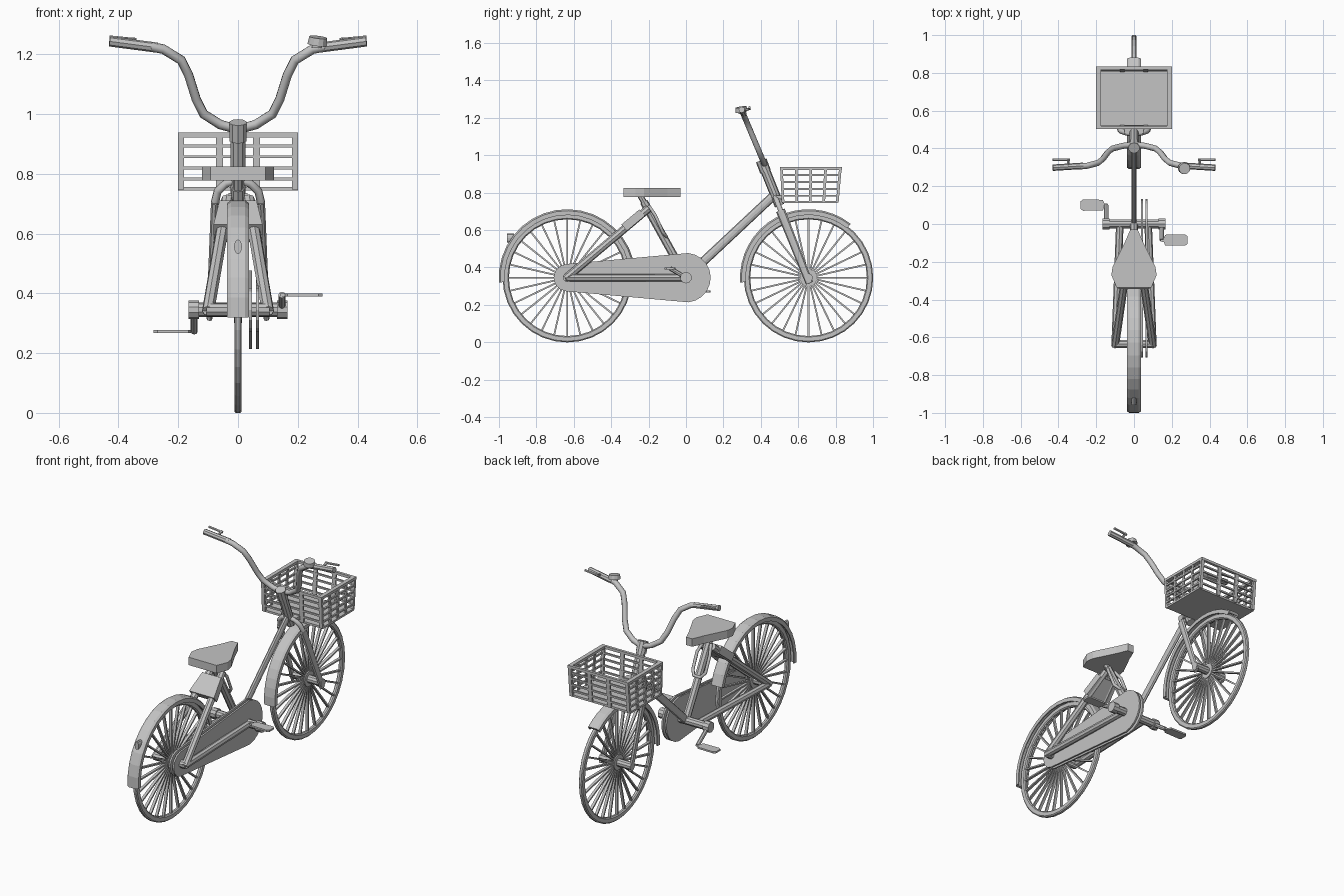
import bpy, bmesh, math
from mathutils import Vector, Matrix

cube = bpy.data.objects.get("Cube")
if cube:
    bpy.data.objects.remove(cube, do_unlink=True)

grey = bpy.data.materials.new("plain_grey")
grey.use_nodes = True
grey.diffuse_color = (0.55, 0.55, 0.55, 1)
grey.node_tree.nodes["Principled BSDF"].inputs["Base Color"].default_value = (0.55, 0.55, 0.55, 1)


def finish(name, bm):
    bmesh.ops.recalc_face_normals(bm, faces=bm.faces[:])
    mesh = bpy.data.meshes.new(name)
    bm.to_mesh(mesh)
    bm.free()
    mesh.materials.append(grey)
    obj = bpy.data.objects.new(name, mesh)
    bpy.context.collection.objects.link(obj)
    return obj


def add_rod(bm, a, b, r, sides=8, r2=None, flat=1):
    # Round bar from a to b; flat squeezes it sideways
    a, b = Vector(a), Vector(b)
    turn = (b - a).to_track_quat('Z', 'Y').to_matrix().to_4x4()
    m = Matrix.Translation((a + b) / 2) @ turn @ Matrix.Diagonal((flat, 1, 1, 1))
    bmesh.ops.create_cone(bm, cap_ends=True, segments=sides, radius1=r,
                          radius2=r if r2 is None else r2, depth=(b - a).length, matrix=m)


def add_box(bm, lo, hi, turn=Matrix.Identity(4)):
    lo, hi = Vector(lo), Vector(hi)
    m = Matrix.Translation((lo + hi) / 2) @ turn @ Matrix.Diagonal((*(hi - lo), 1))
    return bmesh.ops.create_cube(bm, size=1, matrix=m)["verts"]


def rod(name, a, b, r, sides=8, r2=None, flat=1):
    bm = bmesh.new()
    add_rod(bm, a, b, r, sides, r2, flat)
    return finish(name, bm)


def pipe(name, pts, r):
    # Bent tube: a bevelled curve turned into a mesh
    curve = bpy.data.curves.new(name + "_path", 'CURVE')
    curve.dimensions = '3D'
    curve.bevel_depth, curve.bevel_resolution, curve.use_fill_caps = r, 2, True
    line = curve.splines.new('POLY')
    line.points.add(len(pts) - 1)
    for p, co in zip(line.points, pts):
        p.co = (*co, 1)
    tmp = bpy.data.objects.new(name + "_path", curve)
    bm = bmesh.new()
    mesh = bpy.data.meshes.new_from_object(tmp)
    bm.from_mesh(mesh)
    bpy.data.objects.remove(tmp)
    bpy.data.meshes.remove(mesh)
    return finish(name, bm)


def slab(name, outline, offset):
    bm = bmesh.new()
    face = bm.faces.new([bm.verts.new(p) for p in outline])
    out = bmesh.ops.extrude_face_region(bm, geom=[face])
    bmesh.ops.translate(bm, vec=offset, verts=[v for v in out["geom"] if isinstance(v, bmesh.types.BMVert)])
    return finish(name, bm)


def arc_sweep(name, profile, cy, start, end, steps):
    # Sweep a closed (x, radius) profile round an axle; a full turn closes itself
    full = end - start >= 360
    bm = bmesh.new()
    rings = []
    for i in range(steps + (not full)):
        a = math.radians(start + (end - start) * i / steps)
        rings.append([bm.verts.new((x, cy + r * math.cos(a), AXLE + r * math.sin(a))) for x, r in profile])
    n = len(profile)
    for i in range(steps):
        p, q = rings[i], rings[(i + 1) % len(rings)]
        for j in range(n):
            bm.faces.new((p[j], p[(j + 1) % n], q[(j + 1) % n], q[j]))
    if not full:
        bm.faces.new(rings[0])
        bm.faces.new(rings[-1])
    return finish(name, bm)


AXLE, REAR, FRONT = 0.345, -0.635, 0.655
SIDES = (("right", -1), ("left", 1))

# Wheels, flat spokes, hubs and mudguards
tyre = [(-0.007, 0.346), (0.007, 0.346), (0.012, 0.34), (0.012, 0.318),
        (0.006, 0.312), (-0.006, 0.312), (-0.012, 0.318), (-0.012, 0.34)]
guard = [(-0.036, 0.335), (-0.036, 0.358), (-0.024, 0.366), (0.024, 0.366), (0.036, 0.358),
         (0.036, 0.335), (0.03, 0.335), (0.03, 0.35), (-0.03, 0.35), (-0.03, 0.335)]
for name, cy, start in (("rear", REAR, 15), ("front", FRONT, 52)):
    arc_sweep(name + "_wheel_rim", tyre, cy, 0, 360, 32)
    arc_sweep(name + "_mudguard", guard, cy, start, 184, 16)
    bm = bmesh.new()
    for i in range(28):
        spin = Matrix.Translation((0, cy, AXLE)) @ Matrix.Rotation(math.tau * i / 28, 4, 'X')
        bmesh.ops.transform(bm, matrix=spin, verts=add_box(bm, (-0.008, -0.0045, 0.03), (0.008, 0.0045, 0.316)))
    finish(name + "_spokes", bm)
    bm = bmesh.new()
    add_rod(bm, (-0.105, cy, AXLE), (0.105, cy, AXLE), 0.023, 10)
    add_rod(bm, (-0.014, cy, AXLE), (0.014, cy, AXLE), 0.045, 16)
    finish(name + "_hub", bm)
rod("rear_reflector", (0, -0.957, 0.556), (0, -0.92, 0.556), 0.024, 12, flat=0.55)

# Frame
rod("down_tube", (0, 0.475, 0.79), (0, 0, AXLE), 0.024, 10, flat=0.55)
rod("seat_tube", (0, -0.225, 0.75), (0, 0, AXLE), 0.022)
rod("seat_post", (0, -0.245, 0.785), (0, -0.2, 0.705), 0.016)
rod("head_tube", (0, 0.405, 0.965), (0, 0.5, 0.73), 0.026, 10)
rod("head_collar", (0, 0.402, 0.972), (0, 0.425, 0.912), 0.03, 10)
for side, s in SIDES:
    rod(side + "_chain_stay", (s * 0.1, REAR - 0.01, AXLE), (s * 0.075, 0, AXLE), 0.02)
    rod(side + "_seat_stay", (s * 0.1, REAR - 0.01, AXLE - 0.005), (s * 0.035, -0.2, 0.715), 0.021)
    rod(side + "_fork_blade", (s * 0.078, 0.505, 0.705), (s * 0.096, 0.66, 0.315), 0.025, 8, 0.02, flat=0.5)
pipe("fork_crown", [(-0.078, 0.508, 0.7), (-0.068, 0.491, 0.742), (-0.04, 0.482, 0.768), (0, 0.477, 0.78),
                    (0.04, 0.482, 0.768), (0.068, 0.491, 0.742), (0.078, 0.508, 0.7)], 0.014)

# Saddle, the lock box behind the seat tube and the loop ahead of it
half = [(0.02, -0.03), (0.05, -0.1), (0.113, -0.225), (0.12, -0.27), (0.092, -0.335)]
outline = [(x, y, 0.777) for x, y in half] + [(-x, y, 0.777) for x, y in reversed(half)]
slab("saddle", outline, (0, 0, 0.047))
bm = bmesh.new()
for v in add_box(bm, (-0.082, -0.345, 0.63), (0.082, -0.22, 0.675), Matrix.Rotation(math.radians(40), 4, 'X')):
    if v.co.z > 0.65:
        v.co.x *= 0.76
finish("lock_box", bm)
pipe("lock_loop", [(-0.025, -0.2, 0.73), (-0.042, -0.165, 0.68), (-0.042, -0.125, 0.59), (-0.022, -0.105, 0.565),
                   (0.022, -0.105, 0.565), (0.042, -0.125, 0.59), (0.042, -0.165, 0.68), (0.025, -0.2, 0.73)], 0.009)

# Chain case: two thin plates round both sprockets
case = []
for cy, r, a0, steps in ((REAR, 0.073, 95, 6), (0, 0.132, -85, 10)):
    for i in range(steps + 1):
        a = math.radians(a0 + 170 * i / steps)
        case.append((cy + r * math.cos(a), AXLE + r * math.sin(a)))
for name, x in (("inner", 0.037), ("outer", 0.061)):
    slab(name + "_chain_plate", [(x, y, z) for y, z in case], (0.01, 0, 0))

# Bottom bracket, cranks and pedals
rod("crank_axle", (-0.165, 0, AXLE), (0.165, 0, AXLE), 0.024, 10)
for side, s in SIDES:
    py, pz = (-0.085, 0.395) if s > 0 else (0.1, 0.272)
    rod(side + "_crank_boss", (s * 0.13, 0, AXLE), (s * 0.166, 0, AXLE), 0.031, 10)
    rod(side + "_crank_arm", (s * 0.147, 0, AXLE), (s * 0.147, py, pz), 0.012)
    ends = [(0.14, 0.008), (0.158, 0.01), (0.165, 0.028), (0.27, 0.03), (0.283, 0.02)]
    shape = [(s * x, py + w, pz - 0.005) for x, w in ends] + [(s * x, py - w, pz - 0.005) for x, w in reversed(ends)]
    slab(side + "_pedal", shape, (0, 0, 0.01))

# Handlebar lies in one leaning plane
bar = [(0, 0.948), (0.06, 0.965), (0.115, 1.0), (0.14, 1.05), (0.165, 1.13), (0.19, 1.18), (0.25, 1.217), (0.29, 1.225)]
path = [(-x, z) for x, z in reversed(bar[1:])] + bar
pipe("handlebar", [(x, 0.42 - (z - 0.95) * 0.42, z) for x, z in path], 0.016)
for side, s in SIDES:
    rod(side + "_grip", (s * 0.27, 0.308, 1.222), (s * 0.43, 0.298, 1.243), 0.017)
    rod(side + "_brake_mount", (s * 0.348, 0.3, 1.235), (s * 0.348, 0.345, 1.25), 0.007, 6)
    rod(side + "_brake_lever", (s * 0.34, 0.34, 1.247), (s * 0.43, 0.34, 1.256), 0.007, 6)
bell = bmesh.new()
add_rod(bell, (0.264, 0.298, 1.222), (0.265, 0.297, 1.24), 0.018, 12)
add_rod(bell, (0.265, 0.297, 1.232), (0.268, 0.293, 1.257), 0.033, 12, 0.03)
finish("bell", bell)

# Basket: slatted walls, the front and back ones leaning outwards
Z0, Z1 = 0.748, 0.938


def basket_y(f, z):
    # f runs from -1 at the back wall to 1 at the front wall
    t = (z - Z0) / (Z1 - Z0)
    return 0.664 + 0.004 * t + f * (0.145 + 0.013 * t)


def add_post(x, f, w, d):
    for v in bmesh.ops.create_cube(bm, size=1)["verts"]:
        z = Z1 if v.co.z > 0 else Z0
        v.co = (x + v.co.x * w, basket_y(f, z) + v.co.y * d, z)


bm = bmesh.new()
add_box(bm, (-0.2, basket_y(-1, Z0), Z0 - 0.004), (0.2, basket_y(1, Z0), Z0 + 0.008))
rails = [(z, 0.005, 0.005, 0.005) for z in (0.783, 0.82, 0.857, 0.893)] + [(0.93, 0.008, 0.008, 0.012)]
for z, h, dy, dx in rails:
    for s in (-1, 1):
        y = basket_y(s, z)
        add_box(bm, (-0.2, y - dy, z - h), (0.2, y + dy, z + h))
        x = s * (0.2 - dx)
        add_box(bm, (x - dx, basket_y(-1, z), z - h), (x + dx, basket_y(1, z), z + h))
for s in (-1, 1):
    for x in (-0.062, 0.062):
        add_post(x, s, 0.024, 0.01)
    for x in (-0.19, 0.19):
        add_post(x, s, 0.02, 0.014)
    for f in (-0.5, 0, 0.5):
        add_post(s * 0.194, f, 0.01, 0.014)
add_box(bm, (-0.05, 0.48, 0.765), (0.05, 0.525, 0.785))
finish("basket", bm)
